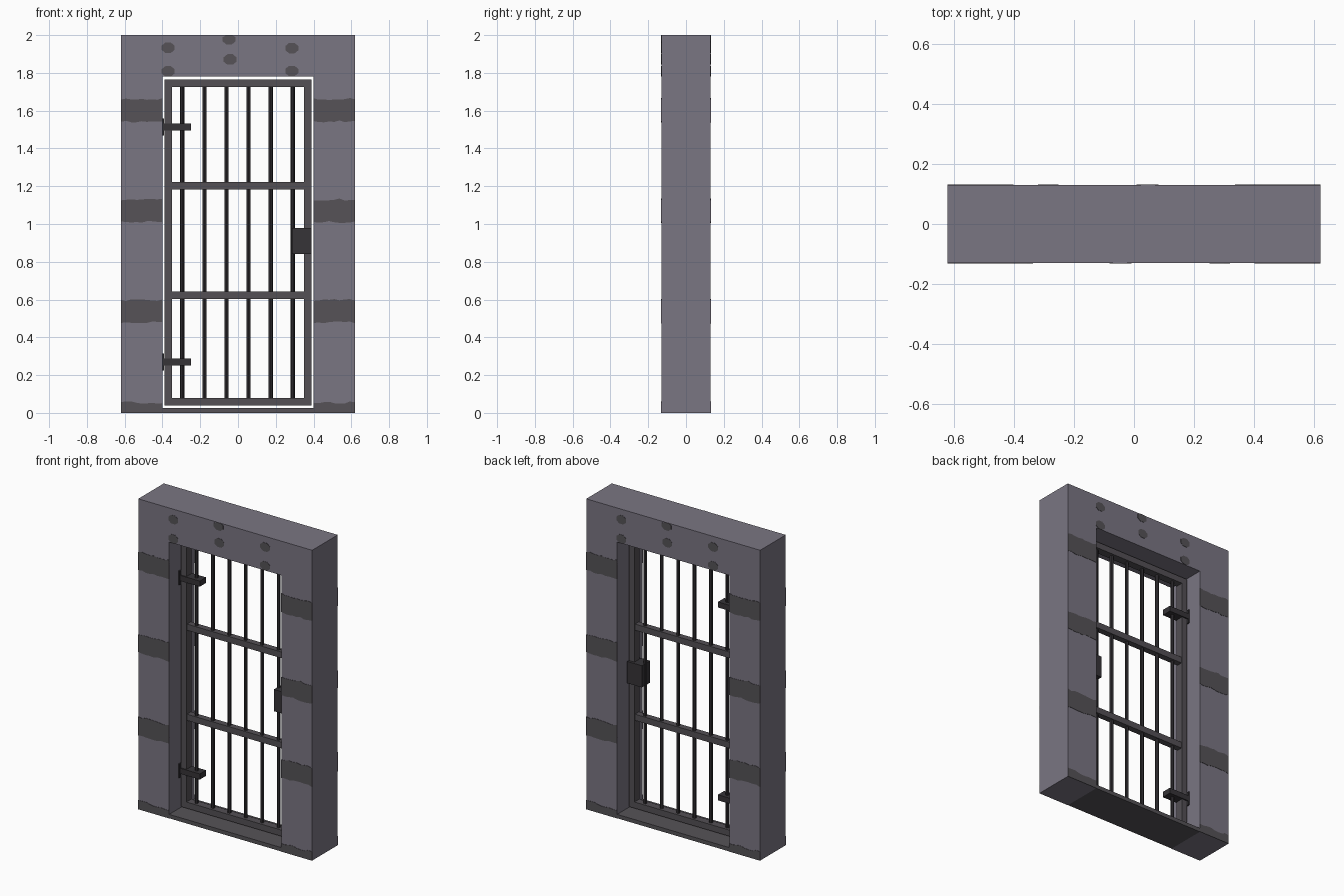
import bpy, bmesh, math, random

random.seed(4)
cube = bpy.data.objects.get("Cube")
if cube:
    bpy.data.objects.remove(cube, do_unlink=True)


def material(name, color):
    m = bpy.data.materials.new(name)
    m.use_nodes = True
    m.diffuse_color = (*color, 1)
    m.node_tree.nodes["Principled BSDF"].inputs["Base Color"].default_value = (*color, 1)
    return m


stone = material("grey stone", (0.195, 0.18, 0.225))
dark_stone = material("dark stone", (0.092, 0.086, 0.095))
steel = material("door steel", (0.087, 0.08, 0.09))
iron = material("black iron", (0.037, 0.034, 0.039))


def add_mesh(name, bm, mat):
    bmesh.ops.recalc_face_normals(bm, faces=bm.faces)
    mesh = bpy.data.meshes.new(name)
    bm.to_mesh(mesh)
    bm.free()
    mesh.materials.append(mat)
    obj = bpy.data.objects.new(name, mesh)
    bpy.context.collection.objects.link(obj)
    return obj


def prism(name, points, y0, y1, mat):
    """Extrude an x-z outline from y0 to y1."""
    bm = bmesh.new()
    face = bm.faces.new([bm.verts.new((x, y0, z)) for x, z in points])
    new = bmesh.ops.extrude_face_region(bm, geom=[face])["geom"]
    verts = [v for v in new if isinstance(v, bmesh.types.BMVert)]
    bmesh.ops.translate(bm, verts=verts, vec=(0, y1 - y0, 0))
    return add_mesh(name, bm, mat)


def box(name, x0, x1, z0, z1, depth, mat):
    """Box centred on y = 0 with the given half depth."""
    return prism(name, [(x0, z0), (x1, z0), (x1, z1), (x0, z1)], -depth, depth, mat)


W, D, H = 0.62, 0.13, 2.0      # wall half width, half depth, height
OX, OZ = 0.4, 1.78             # doorway half width and top

# Stone surround and threshold
prism("stone_surround",
      [(-W, 0), (-OX, 0), (-OX, OZ), (OX, OZ), (OX, 0), (W, 0), (W, H), (-W, H)],
      -D, D, stone)
box("threshold", -OX, OX, 0, 0.025, D, dark_stone)


# Painted stone patches, repeated on the back by a half turn
def patch(name, points):
    for side, s in (("front", -1), ("back", 1)):
        prism(f"{name}_{side}", [(-s * x, z) for x, z in points],
              s * (D - 0.002), s * (D + 0.002), dark_stone)


def ragged(x0, x1, z, amount, n=8):
    return [(x0 + (x1 - x0) * i / n, z + random.uniform(-amount, amount))
            for i in range(n + 1)]


for label, x0 in (("right", -W), ("left", OX)):
    x1 = x0 + W - OX
    patch(f"{label}_base_band", [(x0, 0), (x1, 0)] + ragged(x1, x0, 0.055, 0.007))
    for i in range(3):
        z = 0.475 + 0.532 * i
        patch(f"{label}_band_{i}",
              ragged(x0, x1, z + 0.004, 0.005) + ragged(x1, x0, z + 0.122, 0.006))

for i, (x, z) in enumerate([(-0.37, 1.933), (-0.37, 1.808), (-0.047, 1.978),
                            (-0.042, 1.871), (0.285, 1.931), (0.285, 1.81)]):
    ring = [(math.tau * (k + 0.5) / 8) for k in range(8)]
    patch(f"lintel_spot_{i}",
          [(x + 0.037 * math.cos(a), min(H, max(OZ, z + 0.03 * math.sin(a)))) for a in ring])

# Door frame and cross rails
F, T = 0.39, 0.04
Z0, Z1 = 0.038, 1.765
box("left_stile", F - T, F, Z0, Z1, 0.025, steel)
box("right_stile", -F, T - F, Z0, Z1, 0.025, steel)
for name, z in (("bottom_rail", Z0), ("lower_cross_rail", 0.602),
                ("upper_cross_rail", 1.183), ("top_rail", Z1 - T)):
    box(name, T - F, F - T, z, z + T, 0.025 if "cross" not in name else 0.02, steel)

# Upright bars
for i in range(6):
    bm = bmesh.new()
    bmesh.ops.create_cone(bm, cap_ends=True, segments=8, radius1=0.011, radius2=0.011,
                          depth=Z1 - Z0 - T)
    bmesh.ops.translate(bm, verts=bm.verts, vec=(-0.295 + 0.117 * i, 0, (Z0 + Z1) / 2))
    add_mesh(f"bar_{i}", bm, iron)

# Hinges and lock
for name, z in (("lower_hinge", 0.27), ("upper_hinge", 1.513)):
    box(f"{name}_strap", -OX, -0.25, z - 0.018, z + 0.018, 0.032, iron)
    box(f"{name}_plate", -OX, -0.392, z - 0.045, z + 0.045, 0.035, iron)
box("lock_box", 0.285, F, 0.84, 0.98, 0.042, iron)
